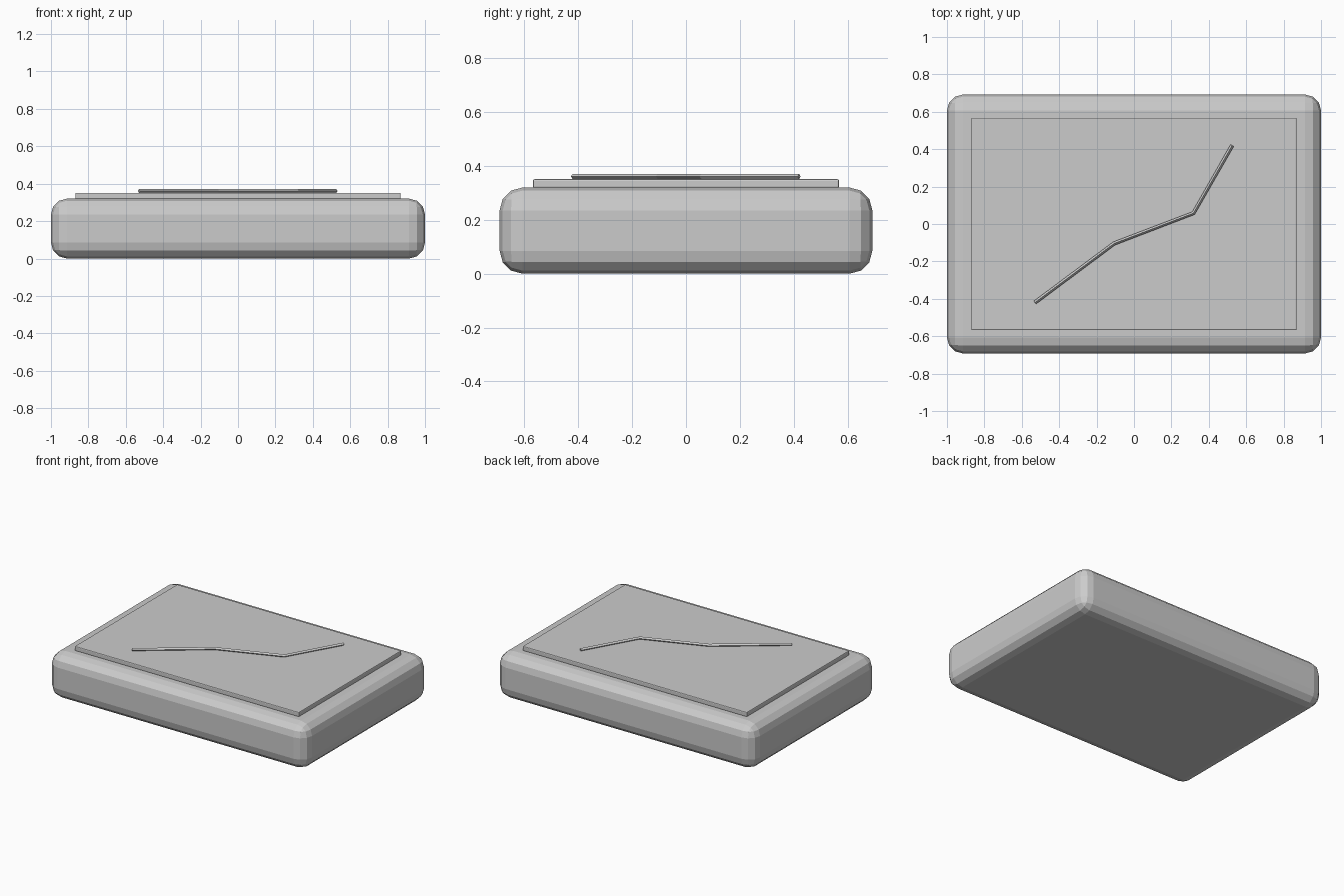
import bpy

if "Cube" in bpy.data.objects:
    bpy.data.objects.remove(bpy.data.objects["Cube"])


def rounded_box(name, size, z_mid, radius, segments):
    bpy.ops.mesh.primitive_cube_add(size=1, location=(0, 0, z_mid))
    ob = bpy.context.object
    ob.name = name
    ob.scale = size
    bpy.ops.object.transform_apply(location=False, rotation=False, scale=True)
    mod = ob.modifiers.new("rounding", "BEVEL")
    mod.width = radius
    mod.segments = segments
    return ob


# thick rounded slab and the thin raised panel on top
rounded_box("body", (2.0, 1.384, 0.32), 0.16, 0.085, 3)
rounded_box("top_panel", (1.74, 1.136, 0.034), 0.334, 0.006, 2)

# thin diamond-section ridge zigzagging across the panel
path = [(-0.53, -0.42), (-0.106, -0.104), (0.318, 0.058), (0.525, 0.42)]
curve = bpy.data.curves.new("ridge_line", "CURVE")
curve.dimensions = "3D"
curve.bevel_depth = 0.01
curve.bevel_resolution = 0
curve.use_fill_caps = True
spline = curve.splines.new("POLY")
spline.points.add(len(path) - 1)
for point, (x, y) in zip(spline.points, path):
    point.co = (x, y, 0.361, 1)
spline.use_smooth = False
ridge = bpy.data.objects.new("ridge_line", curve)
bpy.context.collection.objects.link(ridge)
